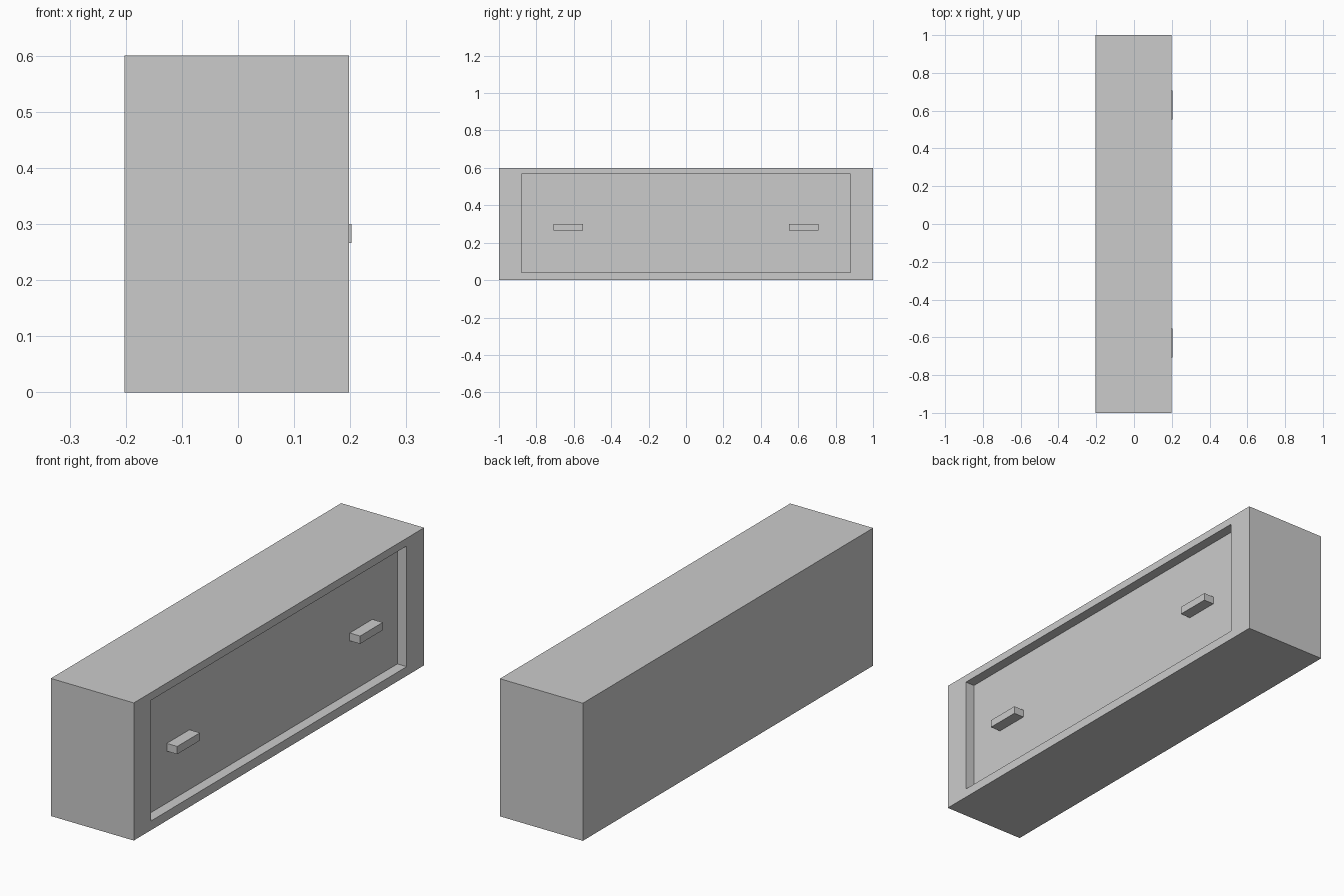
import bpy, bmesh
from mathutils import Vector

if "Cube" in bpy.data.objects:
    bpy.data.objects.remove(bpy.data.objects["Cube"])

BACK, FRONT = -0.2025, 0.1975       # body extent along x
DEPTH = 0.045                       # recess depth
HEIGHT = 0.6
REC_Y, REC_Z = 0.88, (0.04, 0.566)  # recess outline


def box_bmesh(lo, hi):
    lo, hi = Vector(lo), Vector(hi)
    bm = bmesh.new()
    bmesh.ops.create_cube(bm, size=1)
    for v in bm.verts:
        v.co = Vector([lo[i] if v.co[i] < 0 else hi[i] for i in range(3)])
    return bm


def make_object(name, bm):
    bm.normal_update()
    mesh = bpy.data.meshes.new(name)
    bm.to_mesh(mesh)
    bm.free()
    obj = bpy.data.objects.new(name, mesh)
    bpy.context.collection.objects.link(obj)
    return obj


# Cabinet body with a recessed panel on the +x side
bm = box_bmesh((BACK, -1, 0), (FRONT, 1, HEIGHT))
bm.normal_update()
panel = max(bm.faces, key=lambda f: f.calc_center_median().x)
bmesh.ops.inset_individual(bm, faces=[panel], thickness=0.03)
for v in panel.verts:
    v.co.y = REC_Y if v.co.y > 0 else -REC_Y
    v.co.z = REC_Z[1] if v.co.z > HEIGHT / 2 else REC_Z[0]
panel = bmesh.ops.extrude_discrete_faces(bm, faces=[panel])["faces"][0]
for v in panel.verts:
    v.co.x = FRONT - DEPTH
make_object("cabinet_body", bm)

# Two bar handles standing on the recessed panel
for side, y in (("left", -0.63), ("right", 0.63)):
    make_object(side + "_handle", box_bmesh((FRONT - DEPTH, y - 0.078, 0.266),
                                            (0.2025, y + 0.078, 0.3)))
